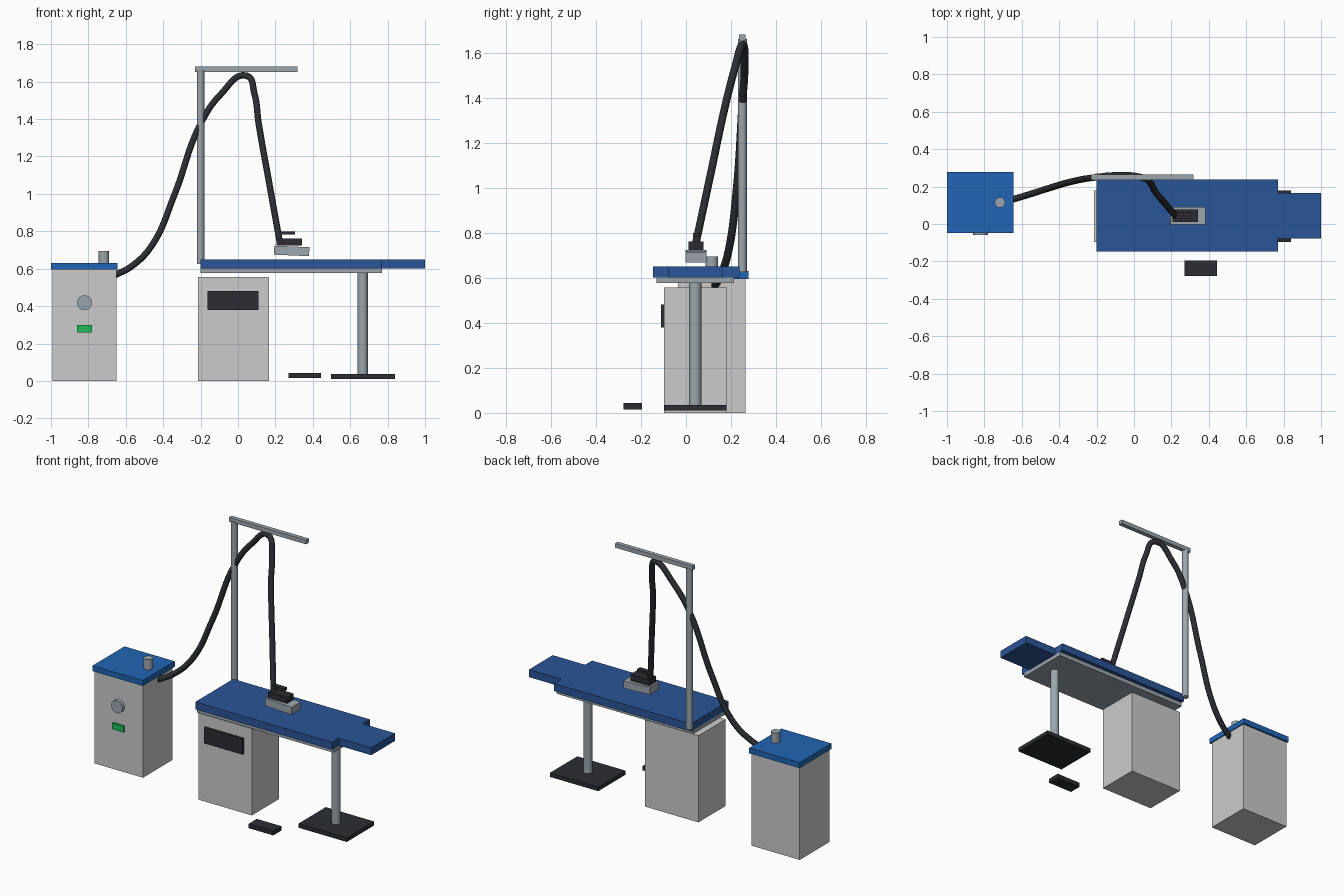
import bpy, math
from mathutils import Vector

if "Cube" in bpy.data.objects:
    bpy.data.objects.remove(bpy.data.objects["Cube"])


def material(name, rgb):
    m = bpy.data.materials.new(name)
    m.diffuse_color = (*rgb, 1)
    m.use_nodes = True
    m.node_tree.nodes["Principled BSDF"].inputs["Base Color"].default_value = m.diffuse_color
    return m


DARK = material("dark_plastic", (0.025, 0.027, 0.033))
PAD = material("pad_blue", (0.023, 0.09, 0.31))
LID = material("lid_blue", (0.015, 0.13, 0.46))
GREEN = material("switch_green", (0.014, 0.5, 0.09))
STEEL = material("steel", (0.33, 0.38, 0.42))


def finish(o, name, mat):
    o.name = name
    if mat:
        o.data.materials.append(mat)
    return o


def box(name, x, y, z, mat=None, tilt=0):
    lo, hi = Vector((x[0], y[0], z[0])), Vector((x[1], y[1], z[1]))
    bpy.ops.mesh.primitive_cube_add(size=1, location=(lo + hi) / 2, rotation=(0, tilt, 0))
    o = bpy.context.object
    o.scale = hi - lo
    return finish(o, name, mat)


def rod(name, start, end, radius, mat=STEEL):
    a, b = Vector(start), Vector(end)
    bpy.ops.mesh.primitive_cylinder_add(vertices=24, radius=radius, depth=(b - a).length,
                                        location=(a + b) / 2)
    o = bpy.context.object
    o.rotation_euler = (b - a).to_track_quat('Z', 'Y').to_euler()
    bpy.ops.object.shade_smooth_by_angle(angle=math.radians(40))
    return finish(o, name, mat)


# Steam boiler
box("boiler_body", (-0.993, -0.65), (-0.035, 0.265), (0, 0.595))
box("boiler_lid", (-1.0, -0.643), (-0.047, 0.277), (0.595, 0.63), LID)
rod("boiler_filler_cap", (-0.717, 0.115, 0.625), (-0.717, 0.115, 0.695), 0.028)
rod("boiler_gauge", (-0.82, -0.03, 0.418), (-0.82, -0.058, 0.418), 0.04)
box("boiler_switch", (-0.86, -0.78), (-0.047, -0.03), (0.26, 0.3), GREEN)

# Vacuum cabinet under the table
box("cabinet", (-0.214, 0.166), (-0.097, 0.18), (0, 0.556))
box("cabinet_panel", (-0.163, 0.11), (-0.111, -0.09), (0.38, 0.482), DARK)

# Ironing table
box("table_frame", (-0.2, 0.77), (-0.13, 0.214), (0.576, 0.602), STEEL)
box("table_pad", (-0.2, 0.77), (-0.147, 0.238), (0.602, 0.65), PAD)
box("table_nose_pad", (0.77, 1.0), (-0.077, 0.165), (0.602, 0.65), PAD)
rod("table_leg", (0.667, 0.041, 0.03), (0.667, 0.041, 0.58), 0.027)
box("leg_foot", (0.497, 0.84), (-0.097, 0.18), (0.01, 0.036), DARK)
box("foot_pedal", (0.27, 0.444), (-0.277, -0.195), (0.015, 0.043), DARK)

# Hose gantry
rod("gantry_post", (-0.2, 0.25, 0.625), (-0.2, 0.25, 1.66), 0.02)
box("gantry_boom", (-0.23, 0.318), (0.236, 0.264), (1.653, 1.68), STEEL)

# Iron, tilted slightly nose down
tilt = math.radians(2.5)
box("iron_sole", (0.193, 0.381), (-0.002, 0.09), (0.671, 0.719), STEEL, tilt)
box("iron_body", (0.206, 0.341), (0.01, 0.078), (0.724, 0.762), DARK)
box("iron_handle", (0.224, 0.305), (0.03, 0.062), (0.783, 0.8), DARK)

# Steam hose swept along a smooth path
path = [(-0.66, 0.128, 0.565), (-0.57, 0.155, 0.612), (-0.46, 0.19, 0.725), (-0.34, 0.225, 0.995),
        (-0.2, 0.25, 1.375), (-0.09, 0.26, 1.535), (0.045, 0.248, 1.632),
        (0.088, 0.218, 1.535), (0.11, 0.178, 1.38), (0.17, 0.105, 1.04), (0.222, 0.043, 0.75)]
cu = bpy.data.curves.new("steam_hose", 'CURVE')
cu.dimensions = '3D'
cu.bevel_depth = 0.0175
cu.bevel_resolution = 4
cu.resolution_u = 8
cu.use_fill_caps = True
sp = cu.splines.new('BEZIER')
sp.bezier_points.add(len(path) - 1)
for p, co in zip(sp.bezier_points, path):
    p.co = co
    p.handle_left_type = p.handle_right_type = 'AUTO'
hose = bpy.data.objects.new("steam_hose", cu)
bpy.context.collection.objects.link(hose)
cu.materials.append(DARK)
